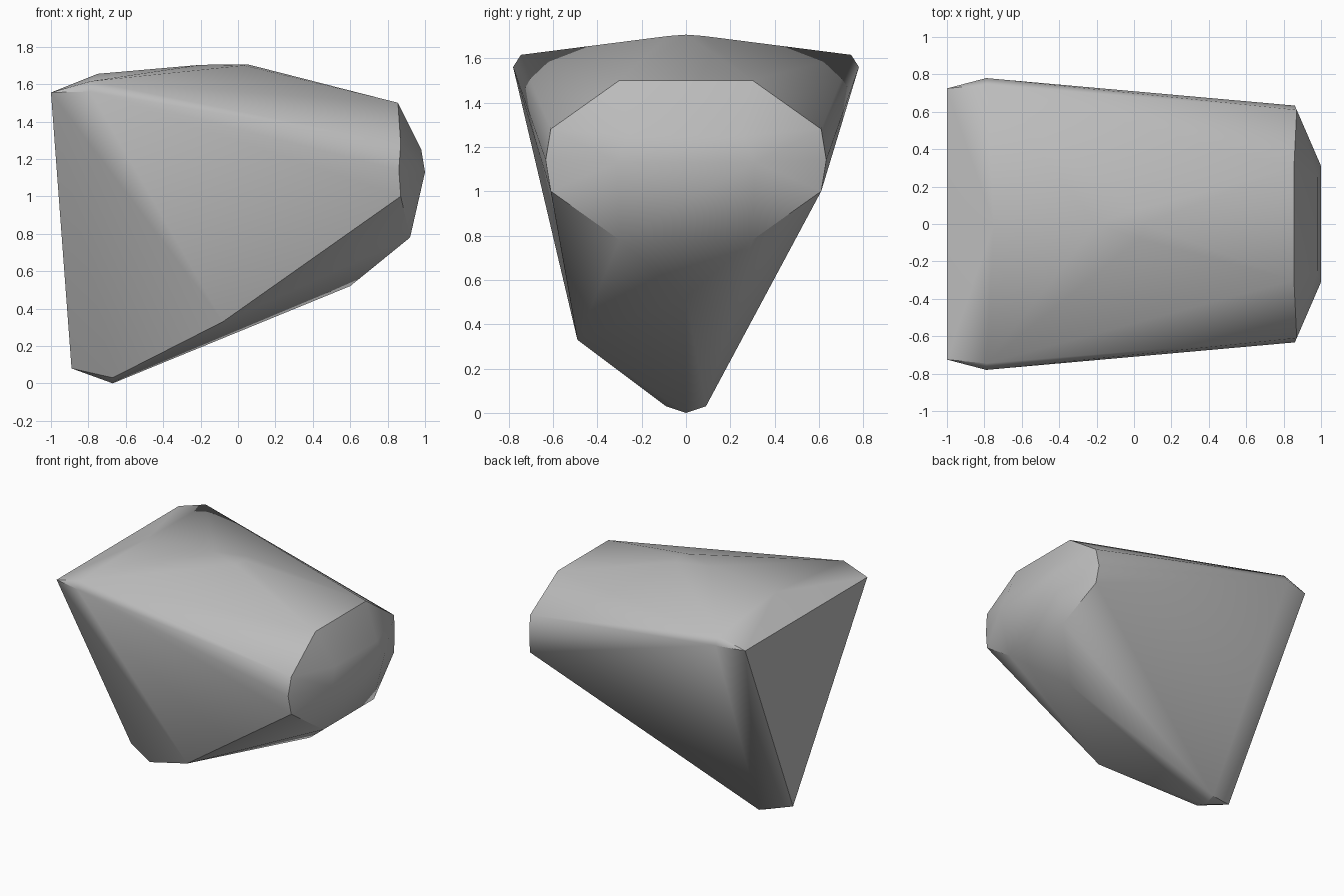
import bpy
import bmesh
import math

cube = bpy.data.objects.get("Cube")
if cube:
    bpy.data.objects.remove(cube, do_unlink=True)


def make_material(name, rgb):
    mat = bpy.data.materials.new(name)
    mat.use_nodes = True
    color = (*rgb, 1.0)
    mat.diffuse_color = color
    mat.node_tree.nodes["Principled BSDF"].inputs["Base Color"].default_value = color
    return mat


def mirrored(points):
    """Each corner on both sides of the y = 0 plane."""
    return [(x, s * y, z) for x, y, z in points for s in (-1, 1)]


# Wide upper corners of the flat end
shoulders = mirrored([(-1.0, 0.725, 1.555), (-0.79, 0.78, 1.56), (-0.79, 0.745, 1.615)])

# Low ridge along the top
ridge = [(-0.75, 0, 1.655), (-0.2, 0, 1.703), (0.05, 0, 1.706)]
ridge += mirrored([(0.03, 0.08, 1.70)])

# Octagonal nose rim and its blunt face
nose = mirrored([(0.855, 0.3, 1.5), (0.87, 0.61, 1.28), (0.86, 0.633, 1.14),
                 (0.87, 0.61, 1.0), (0.92, 0.3, 0.78)])
nose += mirrored([(1.0, 0.31, 1.13), (0.98, 0.25, 1.25)])

# Narrow foot, keel and the single bulge on the front flank
foot = [(-0.89, 0, 0.08), (-0.67, 0, 0.0)]
foot += mirrored([(-0.67, 0.09, 0.03)])
keel = [(0.6, 0, 0.52)]
flank = [(-0.08, -0.49, 0.33)]

# Wrap all corners in one faceted shell
bm = bmesh.new()
for co in shoulders + ridge + nose + foot + keel + flank:
    bm.verts.new(co)
hull = bmesh.ops.convex_hull(bm, input=bm.verts[:])
loose = [v for v in bm.verts if not v.link_faces]
bmesh.ops.delete(bm, geom=loose, context="VERTS")
bmesh.ops.recalc_face_normals(bm, faces=bm.faces[:])

mesh = bpy.data.meshes.new("faceted_stone")
bm.to_mesh(mesh)
bm.free()
mesh.materials.append(make_material("stone_grey", (0.5, 0.5, 0.5)))

stone = bpy.data.objects.new("faceted_stone", mesh)
bpy.context.collection.objects.link(stone)
bpy.ops.object.select_all(action="DESELECT")
stone.select_set(True)
bpy.context.view_layer.objects.active = stone
bpy.ops.object.shade_smooth_by_angle(angle=math.radians(40))
